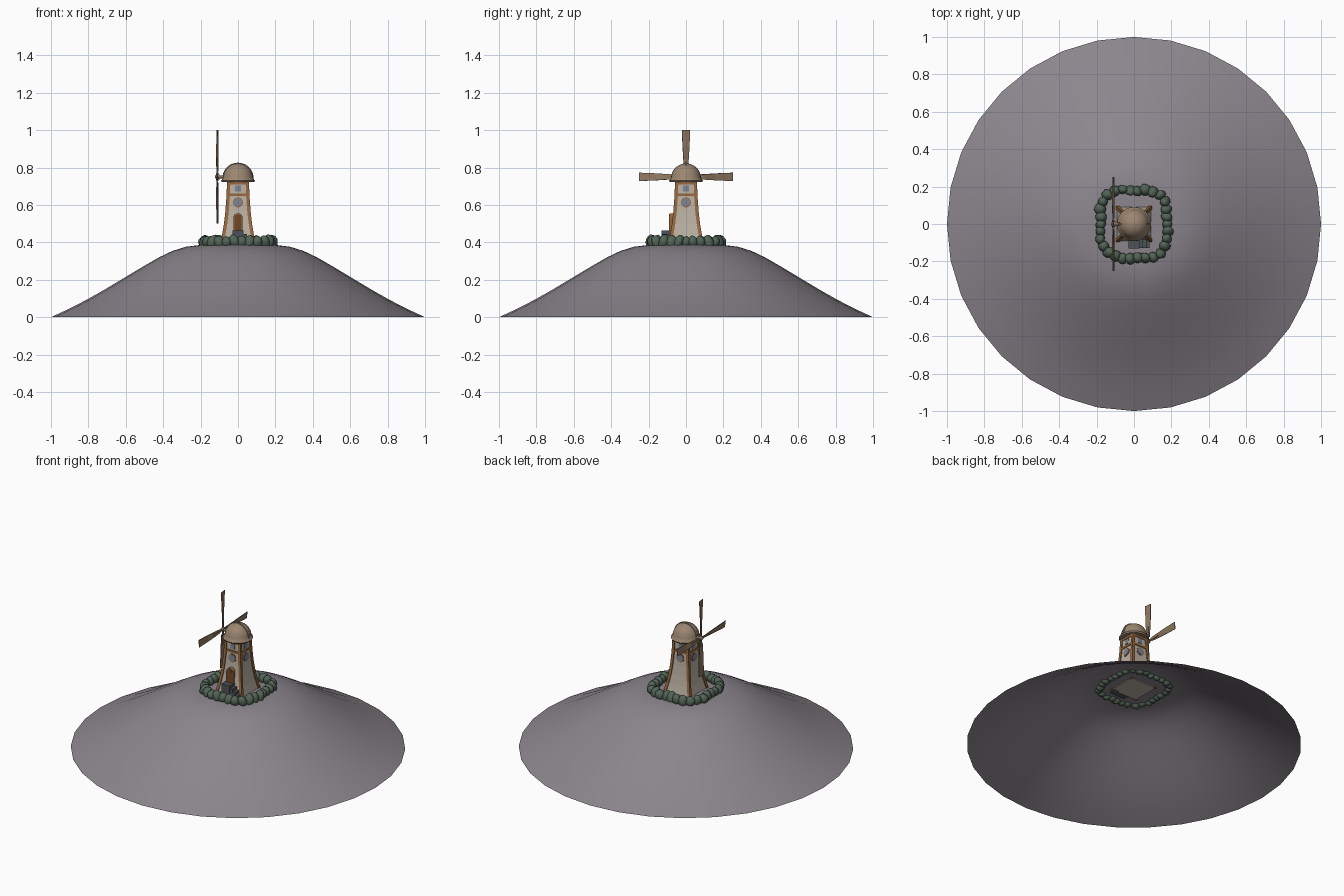
import bpy, bmesh, math, random
from mathutils import Vector, Matrix

if "Cube" in bpy.data.objects:
    bpy.data.objects.remove(bpy.data.objects["Cube"])
random.seed(4)

def material(name, rgb):
    m = bpy.data.materials.new(name)
    m.diffuse_color = (*rgb, 1)
    m.use_nodes = True
    m.node_tree.nodes["Principled BSDF"].inputs["Base Color"].default_value = m.diffuse_color
    return m

STONE = material("hill_grey", (0.26, 0.235, 0.265))
GREEN = material("bush_green", (0.085, 0.125, 0.092))
WALL = material("wall_cream", (0.50, 0.44, 0.37))
BEAM = material("beam_orange", (0.31, 0.14, 0.05))
ROOF = material("roof_tan", (0.33, 0.24, 0.165))
SAIL = material("sail_brown", (0.27, 0.18, 0.115))
GLASS = material("window_blue", (0.21, 0.23, 0.29))
DOOR = material("door_brown", (0.17, 0.065, 0.022))
SLATE = material("step_slate", (0.075, 0.085, 0.095))

def finish(bm, name, mat, smooth=None):
    bmesh.ops.recalc_face_normals(bm, faces=bm.faces[:])
    me = bpy.data.meshes.new(name)
    bm.to_mesh(me)
    bm.free()
    me.materials.append(mat)
    ob = bpy.data.objects.new(name, me)
    bpy.context.collection.objects.link(ob)
    if smooth:
        bpy.ops.object.select_all(action='DESELECT')
        ob.select_set(True)
        bpy.context.view_layer.objects.active = ob
        bpy.ops.object.shade_smooth_by_angle(angle=math.radians(smooth))
    return ob

def loft(bm, rings, caps=True):
    """Skin closed rings of points."""
    vs = [[bm.verts.new(p) for p in r] for r in rings]
    n = len(vs[0])
    for a, b in zip(vs, vs[1:]):
        for i in range(n):
            bm.faces.new((a[i], a[(i + 1) % n], b[(i + 1) % n], b[i]))
    if caps:
        bm.faces.new(vs[0])
        bm.faces.new(vs[-1])

def circle(r, z, n):
    return [(r * math.cos(2 * math.pi * i / n), r * math.sin(2 * math.pi * i / n), z) for i in range(n)]

def square(cx, cy, h, z):
    return [(cx + sx * h, cy + sy * h, z) for sx, sy in ((-1, -1), (1, -1), (1, 1), (-1, 1))]

def box(name, lo, hi, mat):
    bm = bmesh.new()
    loft(bm, [[(lo[0], lo[1], z), (hi[0], lo[1], z), (hi[0], hi[1], z), (lo[0], hi[1], z)] for z in (lo[2], hi[2])])
    return finish(bm, name, mat)

# Hill: open shell with 32 sides
bm = bmesh.new()
hill = [(1, 0), (.9, .046), (.8, .098), (.7, .155), (.6, .215), (.5, .275),
        (.42, .321), (.35, .354), (.28, .376), (.21, .385), (.1, .386), (.02, .386)]
loft(bm, [circle(r, z, 32) for r, z in hill], caps=False)
bm.verts.ensure_lookup_table()
bm.faces.new(bm.verts[-32:])
finish(bm, "hill", STONE, 60)

# Ring of bushy boulders around the yard
bm = bmesh.new()
COUNT = 30
for i in range(COUNT):
    a = 2 * math.pi * i / COUNT
    c, s = math.cos(a), math.sin(a)
    r = .181 / (abs(c) ** 3.5 + abs(s) ** 3.5) ** (1 / 3.5) + random.uniform(-.006, .006)
    size = Vector([random.uniform(.026, .034), random.uniform(.024, .032), random.uniform(.030, .042)])
    new = bmesh.ops.create_icosphere(bm, subdivisions=2, radius=1)['verts']
    turn = Matrix.Rotation(random.uniform(0, 6), 3, 'Z') @ Matrix.Rotation(random.uniform(-.5, .5), 3, 'X')
    for v in new:
        p = v.co * random.uniform(.93, 1.07)
        v.co = turn @ Vector([p[k] * size[k] for k in range(3)]) + Vector((r * c, r * s, .402))
finish(bm, "boulder_ring", GREEN, 60)

# Tower: square, flaring towards the foot
PROFILE = [(.38, .092), (.44, .079), (.50, .069), (.56, .062), (.64, .056), (.74, .052)]

def half(z):
    for (z0, h0), (z1, h1) in zip(PROFILE, PROFILE[1:]):
        if z <= z1:
            return h0 + (h1 - h0) * (z - z0) / (z1 - z0)
    return PROFILE[-1][1]

bm = bmesh.new()
loft(bm, [square(0, 0, h, z) for z, h in PROFILE])
finish(bm, "tower_wall", WALL)

# Corner posts follow the flare
bm = bmesh.new()
for sx in (-1, 1):
    for sy in (-1, 1):
        loft(bm, [square(sx * (h - .003), sy * (h - .003), .009, z) for z, h in PROFILE])
finish(bm, "corner_posts", BEAM)

# Horizontal beams
bm = bmesh.new()
for z in (.655, .715):
    loft(bm, [square(0, 0, half(z) + .005, z - .007), square(0, 0, half(z) + .005, z + .007)])
finish(bm, "cross_beams", BEAM)

# Windows: round below and square above, on all four sides
def windows(name, z, r, n, depth, mat):
    bm = bmesh.new()
    tilt = math.atan2(half(z - .02) - half(z + .02), .04)
    for k in range(4):
        m = (Matrix.Rotation(k * math.pi / 2, 4, 'Z') @ Matrix.Translation((half(z), 0, z))
             @ Matrix.Rotation(math.pi / 2 - tilt, 4, 'Y') @ Matrix.Rotation(math.pi / n, 4, 'Z'))
        loft(bm, [[m @ Vector(p) for p in circle(r, d, n)] for d in (-.003, depth)])
    finish(bm, name, mat)

windows("round_window_frames", .613, .027, 16, .003, BEAM)
windows("round_window_panes", .613, .022, 16, .0045, GLASS)
windows("square_window_panes", .687, .022, 4, .003, GLASS)

# Arched door with frame
def arch(name, w, z0, z1, y0, y1, mat):
    bm = bmesh.new()
    pts = [(-w, z0), (w, z0)] + [(w * math.cos(t), z1 - w + w * math.sin(t))
                                 for t in [math.pi * i / 10 for i in range(11)]]
    loft(bm, [[(x, y, z) for x, z in pts] for y in (y0, y1)])
    finish(bm, name, mat)

arch("door_frame", .025, .44, .555, -.06, -.088, BEAM)
arch("door_leaf", .019, .44, .548, -.06, -.091, DOOR)

# Landing and steps running down to one side
box("door_landing", (-.03, -.13, .38), (.03, -.07, .463), SLATE)
for i in range(3):
    box(f"step_{i + 1}", (.03 + .018 * i, -.128, .38), (.048 + .018 * i, -.075, .445 - .018 * i), SLATE)

# Domed cap with brim
bm = bmesh.new()
dome = [(.05, .726), (.086, .722), (.091, .730), (.082, .740)]
dome += [(.08 * math.cos(t), .742 + .08 * math.sin(t)) for t in [math.radians(d) for d in range(10, 90, 13)]]
dome += [(.004, .822)]
loft(bm, [circle(r, z, 24) for r, z in dome])
finish(bm, "dome_cap", ROOF, 40)

# Rib over the dome, in line with the shaft
bm = bmesh.new()
arc = [math.pi * i / 20 for i in range(21)]
loft(bm, [[(r * math.cos(t), y, .742 + r * math.sin(t)) for r, y in ((.076, -.006), (.084, -.006), (.084, .006), (.076, .006))]
          for t in arc])
finish(bm, "dome_rib", ROOF)

# Shaft and hub pointing to -x
bm = bmesh.new()
for prof in ([(.008, .05), (.008, .105)], [(.013, .100), (.016, .107), (.014, .115), (.004, .124)]):
    loft(bm, [[(-d, x, .75 + y) for x, y, _ in circle(r, 0, 12)] for r, d in prof])
finish(bm, "sail_hub", SAIL, 40)

# Four sails, each a tapered and pitched board with a spar
for k in range(4):
    spin = Matrix.Translation((-.11, 0, .75)) @ Matrix.Rotation(k * math.pi / 2, 4, 'X')
    for name, rings, mat in (
            ("sail", [(.03, .010, .002, 24), (.08, .014, .002, 20), (.16, .019, .002, 14), (.25, .0225, .002, 8)], SAIL),
            ("sail_spar", [(.0, .005, .004, 0), (.10, .004, .004, 0)], SAIL)):
        bm = bmesh.new()
        sections = []
        for z, w, t, deg in rings:
            m = spin @ Matrix.Rotation(math.radians(deg), 4, 'Z')
            sections.append([m @ Vector(p) for p in ((-t, -w, z), (t, -w, z), (t, w, z), (-t, w, z))])
        loft(bm, sections)
        finish(bm, f"{name}_{k + 1}", mat)
